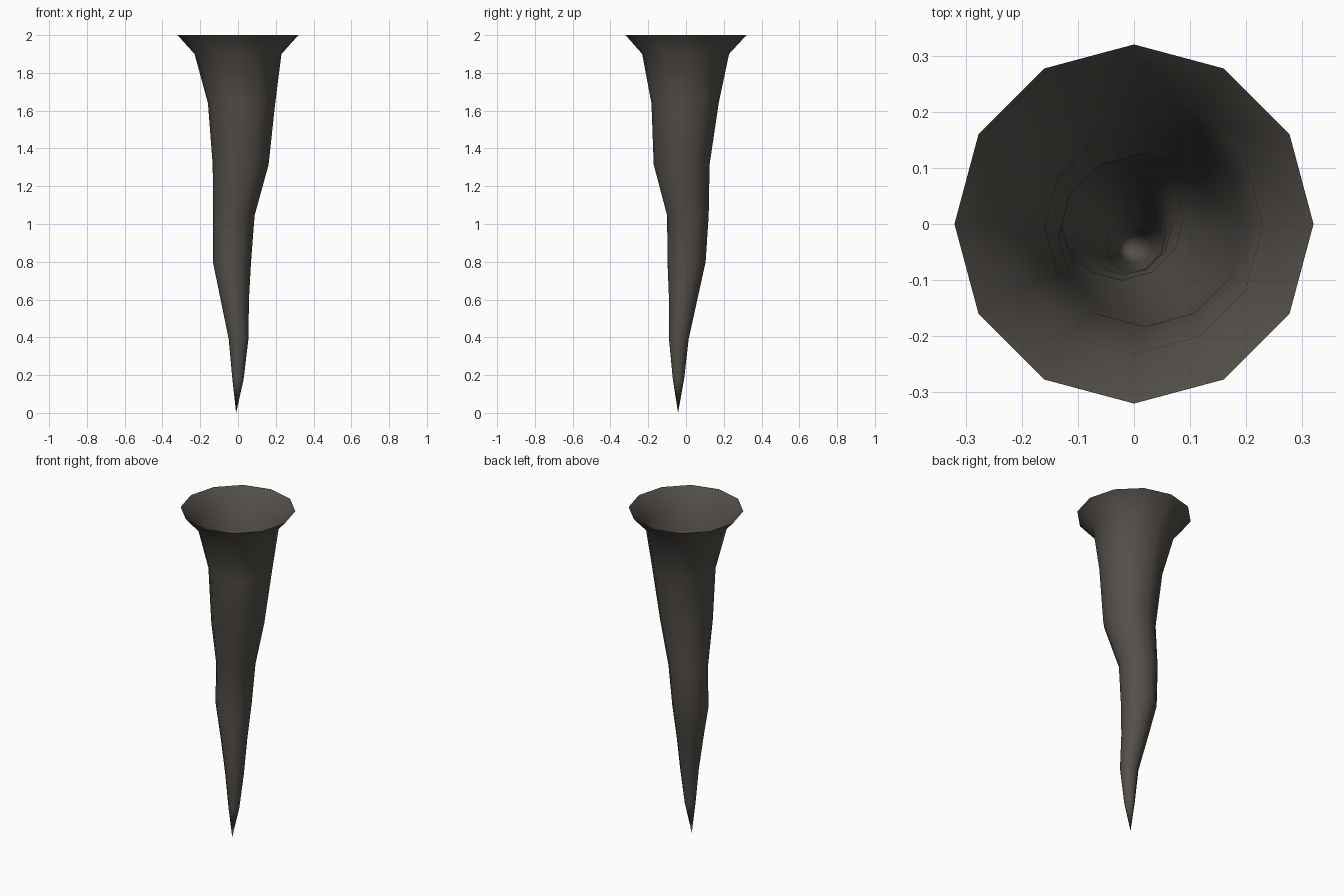
import bpy, bmesh, math

if "Cube" in bpy.data.objects:
    bpy.data.objects.remove(bpy.data.objects["Cube"])

SIDES = 12
# rings of the stone spike: height, centre x, centre y, radius
RINGS = [
    (2.00, 0.000, 0.000, 0.320),
    (1.90, 0.000, -0.002, 0.230),
    (1.64, 0.019, -0.005, 0.178),
    (1.315, 0.014, -0.023, 0.148),
    (1.045, -0.022, 0.010, 0.110),
    (0.80, -0.032, 0.003, 0.101),
    (0.60, -0.017, -0.015, 0.075),
    (0.39, 0.003, -0.038, 0.052),
    (0.18, 0.000, -0.040, 0.030),
]
TIP = (-0.010, -0.042, 0.0)

stone = bpy.data.materials.new("dark stone")
stone.diffuse_color = (0.088, 0.079, 0.068, 1)
stone.use_nodes = True
stone.node_tree.nodes["Principled BSDF"].inputs["Base Color"].default_value = stone.diffuse_color

# crooked tapering spike, open at the top
bm = bmesh.new()
loops = []
for z, cx, cy, r in RINGS:
    loops.append([bm.verts.new((cx + r * math.cos(a), cy + r * math.sin(a), z))
                  for a in (2 * math.pi * i / SIDES for i in range(SIDES))])
tip = bm.verts.new(TIP)
for upper, lower in zip(loops, loops[1:]):
    for i in range(SIDES):
        j = (i + 1) % SIDES
        bm.faces.new((upper[i], lower[i], lower[j], upper[j]))
for i in range(SIDES):
    bm.faces.new((loops[-1][i], tip, loops[-1][(i + 1) % SIDES]))
for f in bm.faces:
    f.smooth = True

mesh = bpy.data.meshes.new("stalactite")
bm.to_mesh(mesh)
bm.free()
mesh.materials.append(stone)
bpy.context.collection.objects.link(bpy.data.objects.new("stalactite", mesh))
